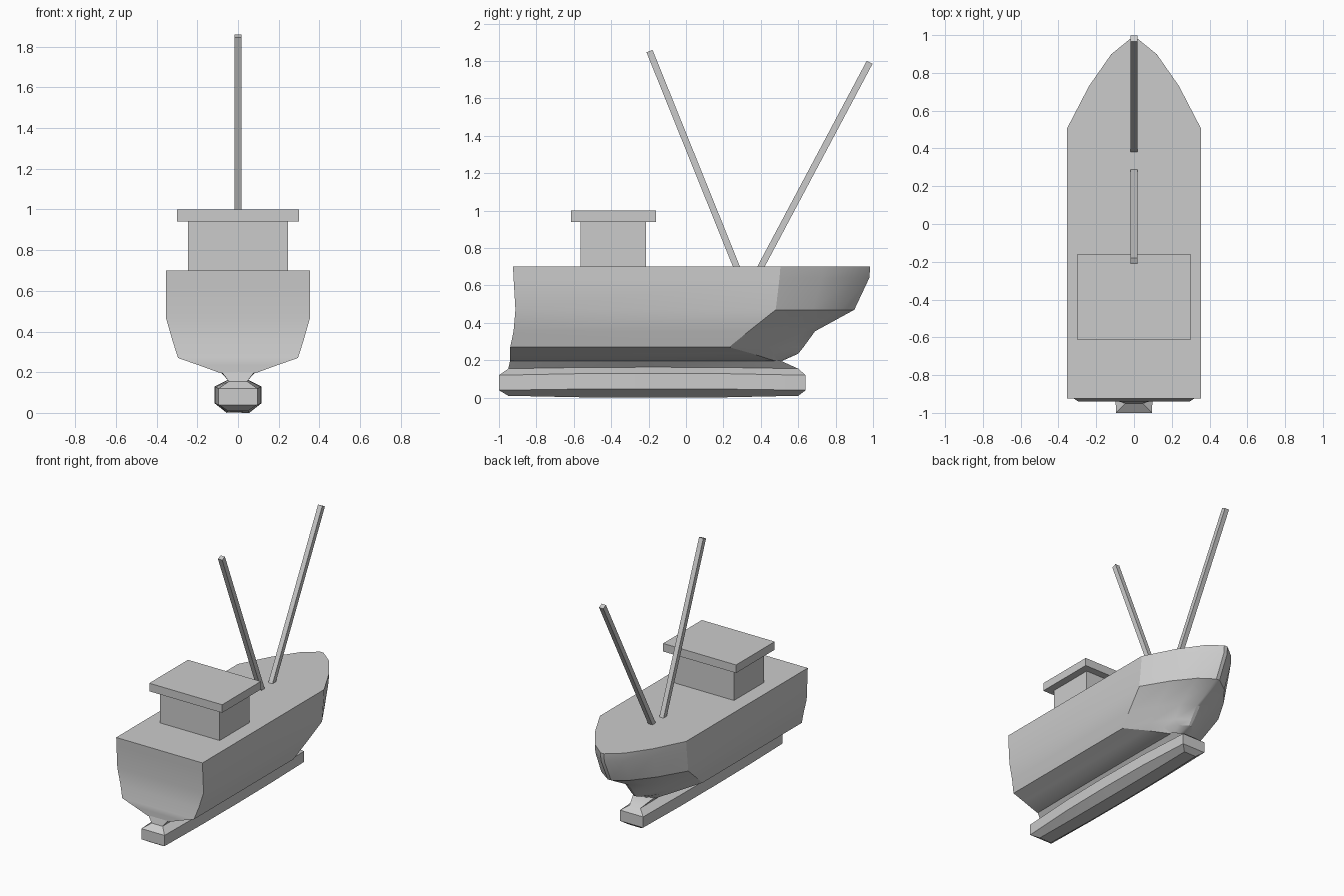
import bpy, math
from mathutils import Vector

if "Cube" in bpy.data.objects:
    bpy.data.objects.remove(bpy.data.objects["Cube"])


def make_object(name, verts, faces):
    mesh = bpy.data.meshes.new(name)
    mesh.from_pydata(verts, [], faces)
    mesh.update()
    ob = bpy.data.objects.new(name, mesh)
    bpy.context.collection.objects.link(ob)
    return ob


def loft(name, half_loops):
    """Skin closed loops, bottom to top, each given as its right half."""
    n = 2 * len(half_loops[0])
    verts = []
    for half in half_loops:
        verts += half + [(-x, y, z) for x, y, z in reversed(half)]
    faces = [tuple(reversed(range(n))), tuple(range(len(verts) - n, len(verts)))]
    for k in range(len(half_loops) - 1):
        a, b = k * n, (k + 1) * n
        for i in range(n):
            j = (i + 1) % n
            faces.append((a + i, a + j, b + j, b + i))
    return make_object(name, verts, faces)


def box(name, x, y0, y1, z0, z1):
    return loft(name, [[(x, y0, z), (x, y1, z)] for z in (z0, z1)])


# Hull waterlines: height, half width, stern y, shoulder y, bow y
levels = [
    (0.195, 0.085, -0.940, 0.48, 0.51),
    (0.235, 0.195, -0.940, 0.355, 0.60),
    (0.270, 0.295, -0.940, 0.23, 0.628),
    (0.355, 0.322, -0.922, 0.335, 0.69),
    (0.470, 0.355, -0.912, 0.48, 0.90),
    (0.640, 0.355, -0.922, 0.50, 0.98),
    (0.700, 0.355, -0.925, 0.505, 0.985),
]
bow = [(1, 0), (0.67, 0.47), (0.34, 0.82), (0.04, 1)]
hull = loft("hull", [
    [(w, stern, z)] + [(w * f, sh + (tip - sh) * t, z) for f, t in bow]
    for z, w, stern, sh, tip in levels])

# Ballast keel: end z, middle z, end half width, middle half width, stern y, bow y
keel_levels = [
    (0.010, 0.000, 0.050, 0.055, -0.95, 0.60),
    (0.040, 0.047, 0.095, 0.115, -1.00, 0.64),
    (0.120, 0.130, 0.095, 0.115, -1.00, 0.64),
    (0.155, 0.163, 0.045, 0.050, -0.95, 0.60),
    (0.200, 0.200, 0.080, 0.085, -0.94, 0.50),
]
keel = loft("keel", [
    [(we + (wm - we) * s, y0 + (y1 - y0) * t, ze + (zm - ze) * s)
     for t, s in ((0, 0), (0.25, 0.8), (0.5, 1), (0.75, 0.8), (1, 0))]
    for ze, zm, we, wm, y0, y1 in keel_levels])

# Deckhouse and its overhanging roof
box("cabin", 0.245, -0.565, -0.215, 0.70, 0.94)
box("cabin_roof", 0.30, -0.615, -0.16, 0.94, 1.00)


# Two raked square poles
def pole(name, a, b, r=0.0175):
    a, b = Vector((0, *a)), Vector((0, *b))
    d = (b - a).normalized()
    side, up = Vector((r, 0, 0)), Vector((0, d.z, -d.y)) * r
    return loft(name, [[tuple(p + side - up), tuple(p + side + up)] for p in (a, b)])


pole("aft_pole", (0.278, 0.68), (-0.195, 1.853))
pole("fore_pole", (0.39, 0.68), (0.982, 1.793))

# Curved surfaces shade smoothly, chines stay sharp
for ob in (hull, keel):
    bpy.ops.object.select_all(action='DESELECT')
    ob.select_set(True)
    bpy.context.view_layer.objects.active = ob
    bpy.ops.object.shade_smooth_by_angle(angle=math.radians(25))
